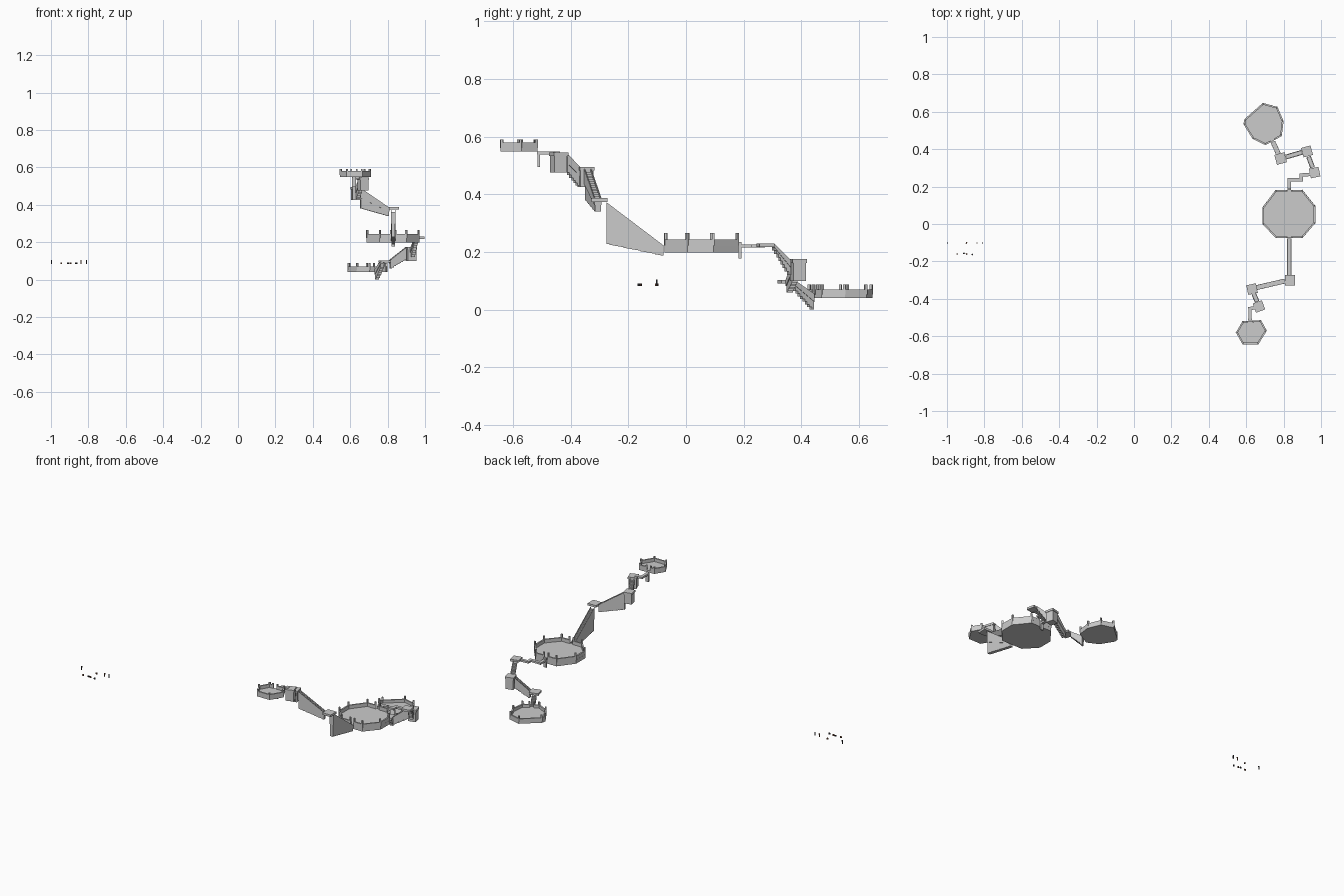
import bpy, bmesh, math
from mathutils import Vector, Matrix

if "Cube" in bpy.data.objects:
    bpy.data.objects.remove(bpy.data.objects["Cube"])


def finish(name, bm, mat=None):
    bmesh.ops.recalc_face_normals(bm, faces=bm.faces)
    me = bpy.data.meshes.new(name)
    bm.to_mesh(me)
    bm.free()
    ob = bpy.data.objects.new(name, me)
    bpy.context.collection.objects.link(ob)
    if mat:
        me.materials.append(mat)
    return ob


def prism(bm, pts, offset):
    """Closed solid from a flat outline swept by an offset."""
    a = [bm.verts.new(p) for p in pts]
    b = [bm.verts.new(Vector(p) + Vector(offset)) for p in pts]
    n = len(pts)
    bm.faces.new(a)
    bm.faces.new(b[::-1])
    for i in range(n):
        bm.faces.new((a[i], a[(i + 1) % n], b[(i + 1) % n], b[i]))


def box(bm, x, y, z0, z1, sx, sy, deg=0):
    m = (Matrix.Translation((x, y, (z0 + z1) / 2)) @ Matrix.Rotation(math.radians(deg), 4, 'Z')
         @ Matrix.Diagonal((sx, sy, z1 - z0, 1)))
    bmesh.ops.create_cube(bm, size=1, matrix=m)


def beam(bm, p, q, w, z0, z1):
    d = Vector(q) - Vector(p)
    c = (Vector(p) + Vector(q)) / 2
    box(bm, c.x, c.y, z0, z1, d.length, w, math.degrees(math.atan2(d.y, d.x)))


def platform(name, outline, z0, floor, top, post_top, doors):
    pts = [Vector(p) for p in outline]
    c = sum(pts, Vector((0, 0))) / len(pts)
    # floor slab
    bm = bmesh.new()
    prism(bm, [(p.x, p.y, z0) for p in pts], (0, 0, floor - z0))
    finish(name + "_floor", bm)
    # parapet with door gaps, and posts
    walls, posts = bmesh.new(), bmesh.new()
    inner = [p + (c - p).normalized() * 0.005 for p in pts]
    for i, p in enumerate(inner):
        q = inner[(i + 1) % len(inner)]
        d = (q - p).normalized()
        box(posts, p.x, p.y, floor, post_top, 0.009, 0.009, math.degrees(math.atan2(d.y, d.x)))
        runs = [(p, q)]
        for door in doors:
            t = (Vector(door) - p).dot(d)
            foot = p + d * t
            if 0 < t < (q - p).length and (foot - Vector(door)).length < 0.025:
                a, b = foot - d * 0.014, foot + d * 0.014
                runs = [(p, a), (b, q)]
                for e in (a, b):
                    box(posts, e.x, e.y, floor, post_top, 0.008, 0.008,
                        math.degrees(math.atan2(d.y, d.x)))
        for a, b in runs:
            beam(walls, a, b, 0.009, floor - 0.001, top)
    finish(name + "_parapet", walls)
    finish(name + "_posts", posts)


def stairs(name, lo, hi, bot_lo, bot_hi, n, w=0.02):
    """Flight from lo to hi (x, y, z) with a stepped body and sloping side walls."""
    lo, hi = Vector(lo), Vector(hi)
    run = Vector((hi.x - lo.x, hi.y - lo.y, 0))
    side = Vector((-run.y, run.x, 0)).normalized()

    def at(t, z):
        p = lo + run * t
        return Vector((p.x, p.y, z))

    bm = bmesh.new()
    # treads above, stepped soffit below
    up, under = [], []
    for i in range(n):
        z = lo.z + (hi.z - lo.z) * (i + 0.5) / n - 0.008
        b = bot_lo + (bot_hi - bot_lo) * i / (n - 1)
        up += [at(i / n, z), at((i + 1) / n, z)]
        under += [at(i / n, b), at((i + 1) / n, b)]
    prism(bm, [p - side * w / 2 for p in up + under[::-1]], side * w)
    finish(name + "_steps", bm)
    # side walls
    bm = bmesh.new()
    mid0, mid1 = (lo.z + bot_lo) / 2, (hi.z + bot_hi) / 2
    prof = [at(0, mid0), at(1, mid1), at(1, hi.z), at(0, lo.z)]
    for s in (-1, 1):
        prism(bm, [p + side * s * w / 2 for p in prof], side * s * 0.003)
    finish(name + "_side_walls", bm)


# three walled platforms
platform("high_platform",
         [(.58, -.52), (.68, -.515), (.71, -.57), (.665, -.643), (.58, -.643), (.545, -.58)],
         .548, .56, .58, .59, [(.62, -.52)])
platform("middle_platform",
         [(.757, .182), (.901, .182), (.97, .096), (.97, .005),
          (.901, -.075), (.757, -.075), (.687, 0), (.687, .09)],
         .199, .222, .244, .265, [(.83, .18), (.83, -.07)])
platform("low_platform",
         [(.59, .56), (.69, .647), (.767, .626), (.80, .55),
          (.79, .47), (.703, .422), (.634, .455), (.585, .535)],
         .04, .052, .07, .088, [(.742, .445)])

# landings: name, x, y, bottom, top, size, angle
for nm, x, y, z0, z1, s, a in [
        ("landing_1", .784, .35, .09, .103, .055, 15),
        ("landing_2", .925, .388, .10, .175, .052, 15),
        ("landing_3", .966, .275, .217, .23, .052, 12),
        ("landing_4", .834, -.30, .372, .387, .056, 0),
        ("landing_5", .631, -.348, .425, .495, .052, 12),
        ("landing_6", .668, -.441, .475, .545, .052, 20)]:
    bm = bmesh.new()
    # thin cap and, where deep, a slightly narrower base
    box(bm, x, y, z1 - .013, z1, s, s, a)
    if z1 - z0 > .02:
        box(bm, x, y, z0, z1 - .013, s - .006, s - .006, a)
    finish(nm, bm)

# stair flights
stairs("flight_1", (.742, .44, .055), (.772, .375, .1), 0, .065, 8)
stairs("flight_2", (.812, .358, .105), (.898, .383, .173), .06, .105, 9)
stairs("flight_3", (.933, .36, .17), (.955, .302, .228), .12, .205, 8)
stairs("flight_4", (.83, -.078, .223), (.83, -.275, .372), .188, .227, 20)
stairs("flight_5", (.806, -.305, .385), (.655, -.34, .488), .34, .38, 16)
stairs("flight_6", (.64, -.372, .495), (.658, -.415, .54), .43, .475, 6)

# level walkways with zig-zag corners
for nm, z, path in [
        ("middle_walkway", .226, [(.945, .265), (.895, .262), (.895, .236), (.83, .236), (.83, .183)]),
        ("high_walkway", .548, [(.65, -.447), (.62, -.452), (.62, -.516)])]:
    bm = bmesh.new()
    for p, q in zip(path, path[1:]):
        d = (Vector(q) - Vector(p)).normalized() * .009
        beam(bm, Vector(p) - d, Vector(q) + (d if q != path[-1] else d * 0), .018, z - .011, z)
    finish(nm, bm)

# threshold blocks
bm = bmesh.new()
box(bm, .83, .187, .177, .235, .02, .01)
box(bm, .62, -.51, .495, .546, .02, .01)
finish("thresholds", bm)


def material(name, col):
    m = bpy.data.materials.new(name)
    m.diffuse_color = (*col, 1)
    m.use_nodes = True
    m.node_tree.nodes["Principled BSDF"].inputs["Base Color"].default_value = m.diffuse_color
    return m


dark = material("dark_grey", (.03, .03, .035))
brown = material("brown", (.2, .08, .04))

# small upright markers in the back row
for i, x in enumerate((-.997, -.84, -.81)):
    bm = bmesh.new()
    box(bm, x, -.101, .083, .097, .005, .005)
    box(bm, x, -.101, .097, .104, .006, .006)
    finish(f"upright_marker_{i + 1}", bm, brown if i % 2 else dark)

# low items in the front row
for i, (x, y) in enumerate([(-.945, -.16), (-.91, -.157), (-.895, -.16), (-.865, -.163), (-.895, -.101)]):
    bm = bmesh.new()
    box(bm, x, y, .083, .091, .009, .007, 15 * i)
    finish(f"low_item_{i + 1}", bm, dark if i % 2 else brown)
